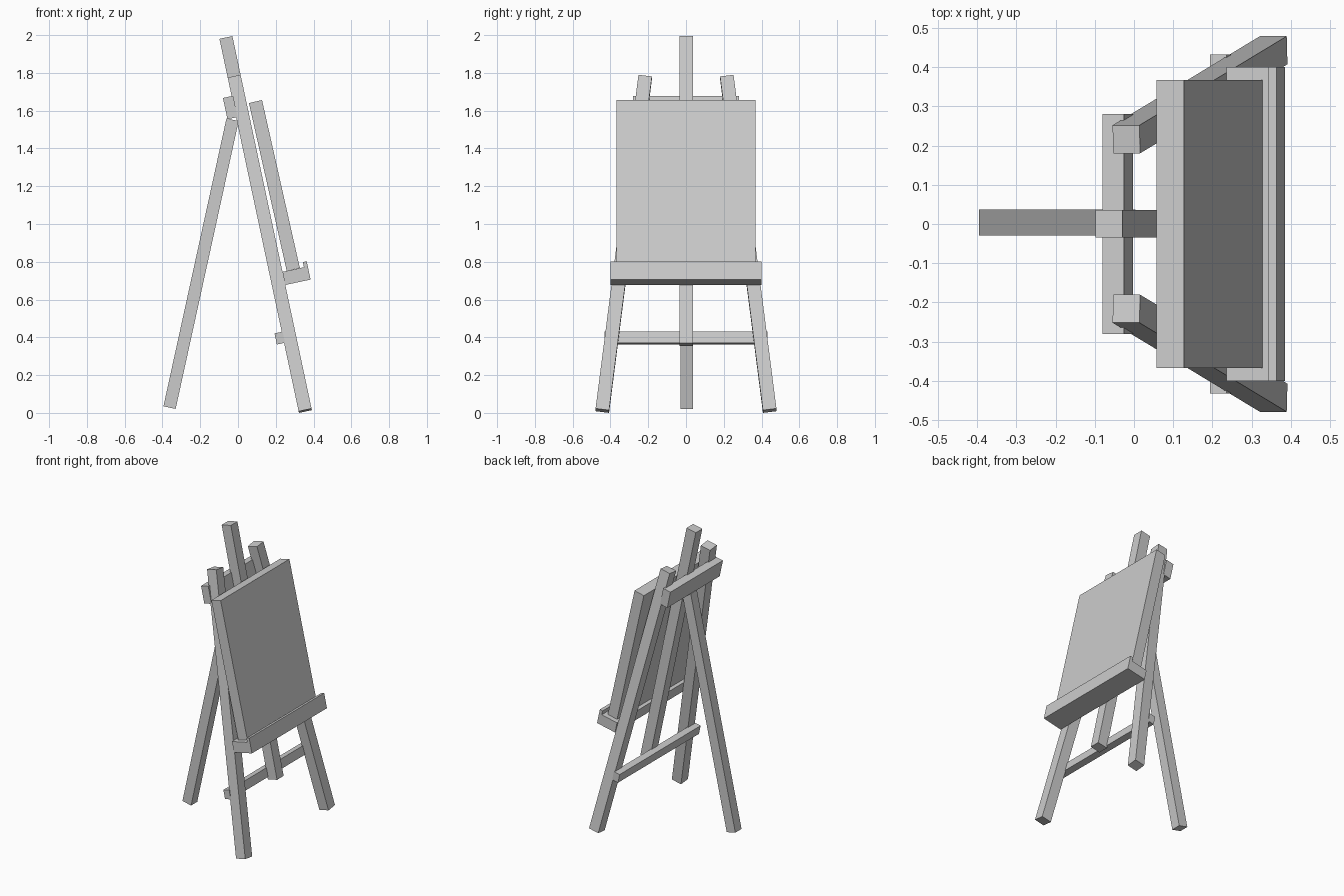
import bpy, bmesh
from math import radians, atan2
from mathutils import Matrix, Vector

if "Cube" in bpy.data.objects:
    bpy.data.objects.remove(bpy.data.objects["Cube"])

# Leaning frame: local x = out of the easel face, y = sideways, z = up along the legs
FRAME = Matrix.Translation((0.356, 0, 0.0117)) @ Matrix.Rotation(radians(-12), 4, 'Y')


def prism(name, profile, y0, y1, matrix=FRAME):
    """Extrude an (x, z) profile sideways from y0 to y1."""
    bm = bmesh.new()
    face = bm.faces.new([bm.verts.new((x, y0, z)) for x, z in profile])
    ext = bmesh.ops.extrude_face_region(bm, geom=[face])
    moved = [v for v in ext["geom"] if isinstance(v, bmesh.types.BMVert)]
    bmesh.ops.translate(bm, verts=moved, vec=(0, y1 - y0, 0))
    bmesh.ops.recalc_face_normals(bm, faces=bm.faces)
    bm.transform(matrix)
    mesh = bpy.data.meshes.new(name)
    bm.to_mesh(mesh)
    bm.free()
    ob = bpy.data.objects.new(name, mesh)
    bpy.context.collection.objects.link(ob)
    return ob


def rect(x0, x1, z0, z1):
    return [(x0, z0), (x1, z0), (x1, z1), (x0, z1)]


# Splayed front legs
foot_y, head_y, head_z = 0.443, 0.216, 1.806
splay = atan2(foot_y - head_y, head_z)
length = Vector((foot_y - head_y, head_z)).length
for side, label in ((1, "left"), (-1, "right")):
    m = FRAME @ Matrix.Translation((0, side * foot_y, 0)) @ Matrix.Rotation(side * splay, 4, 'X')
    prism("front_leg_" + label, rect(-0.035, 0.035, 0, length), -0.036, 0.036, m)

# Central mast
prism("mast", rect(-0.035, 0.035, 0.358, 2.02), -0.034, 0.036)

# Crossbars behind the legs
prism("upper_crossbar", rect(-0.082, -0.027, 1.595, 1.71), -0.28, 0.28)
prism("lower_crossbar", rect(-0.074, -0.030, 0.374, 0.434), -0.432, 0.432)

# Canvas tray with front lip
prism("tray", [(0.035, 0.673), (0.172, 0.673), (0.172, 0.772),
               (0.151, 0.772), (0.151, 0.744), (0.035, 0.744)], -0.4, 0.4)

# Canvas, leaning back slightly more than the legs
prism("canvas", [(0.058, 0.744), (0.129, 0.745), (0.118, 1.656), (0.047, 1.655)], -0.367, 0.367)

# Rear leg
rear = Matrix.Translation((-0.3625, 0, 0.028)) @ Matrix.Rotation(radians(12.35), 4, 'Y')
prism("rear_leg", rect(-0.033, 0.033, 0, 1.56), -0.029, 0.037, rear)
